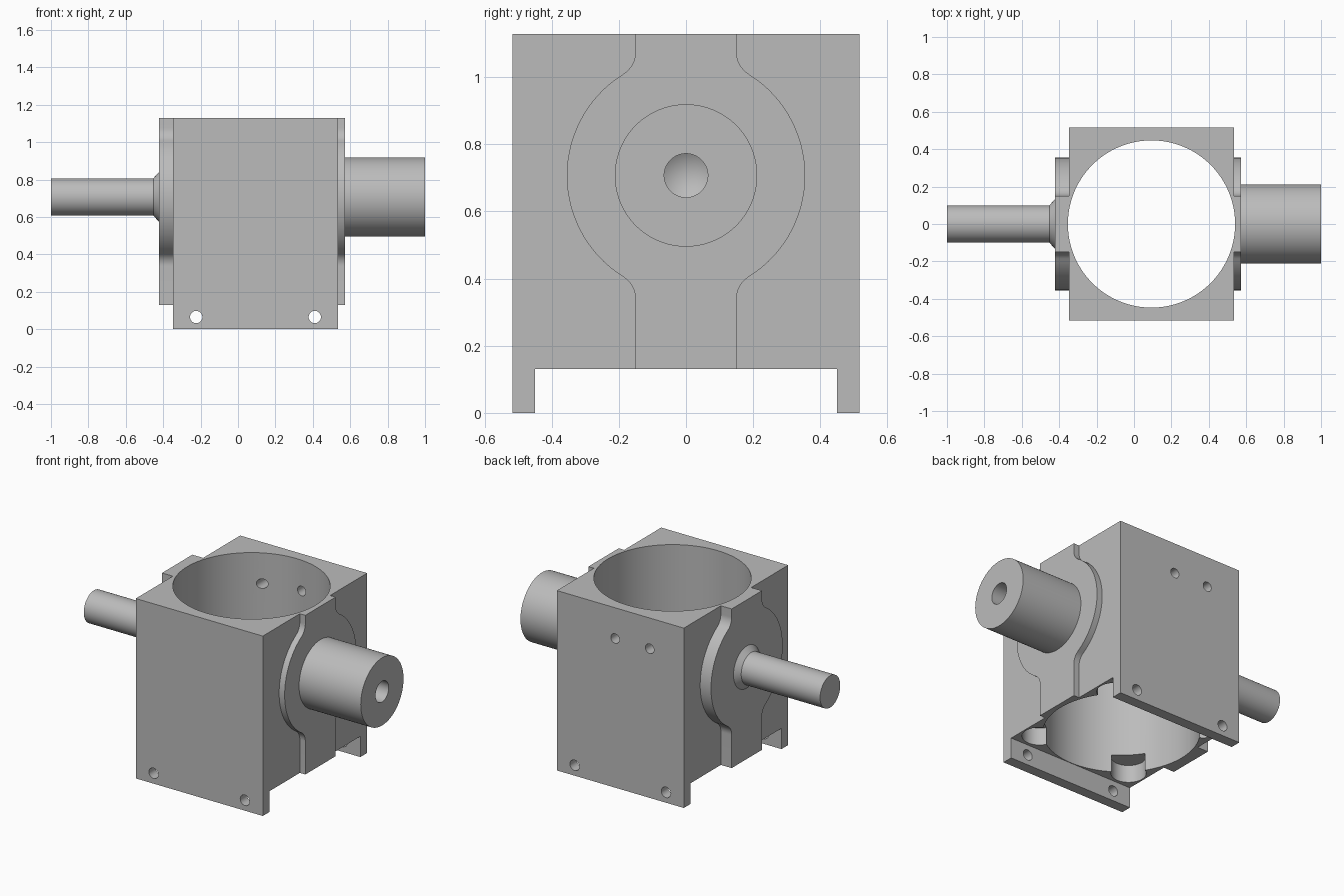
import bpy, bmesh, math
from mathutils import Vector, Matrix

cube = bpy.data.objects.get("Cube")
if cube:
    bpy.data.objects.remove(cube, do_unlink=True)

grey = bpy.data.materials.new("machined_grey")
grey.use_nodes = True
tone = (0.5, 0.5, 0.5, 1)
grey.diffuse_color = tone
grey.node_tree.nodes["Principled BSDF"].inputs["Base Color"].default_value = tone

# Main dimensions
LEFT, RIGHT = -0.347, 0.534
MID = (LEFT + RIGHT) / 2
HALF, TOP, LEDGE = 0.517, 1.128, 0.13
AXIS = 0.707
BORE = 0.447


def finish(name, bm):
    bmesh.ops.remove_doubles(bm, verts=bm.verts, dist=1e-5)
    bmesh.ops.recalc_face_normals(bm, faces=bm.faces)
    mesh = bpy.data.meshes.new(name)
    bm.to_mesh(mesh)
    bm.free()
    mesh.materials.append(grey)
    obj = bpy.data.objects.new(name, mesh)
    bpy.context.collection.objects.link(obj)
    return obj


def select(obj):
    bpy.ops.object.select_all(action='DESELECT')
    obj.select_set(True)
    bpy.context.view_layer.objects.active = obj


def smooth(obj):
    select(obj)
    bpy.ops.object.shade_smooth_by_angle(angle=math.radians(25))


def extrude_x(name, outline, x0, x1):
    """Extrude a (y, z) outline from x0 to x1."""
    bm = bmesh.new()
    face = bm.faces.new([bm.verts.new((x0, y, z)) for y, z in outline])
    new = bmesh.ops.extrude_face_region(bm, geom=[face])["geom"]
    bmesh.ops.translate(bm, vec=(x1 - x0, 0, 0),
                        verts=[g for g in new if isinstance(g, bmesh.types.BMVert)])
    return finish(name, bm)


def lathe(name, profile, axis, origin, steps=96):
    """Spin (distance along axis, radius) points around an axis."""
    bm = bmesh.new()
    verts = [bm.verts.new((r, 0, t)) for t, r in profile]
    edges = [bm.edges.new(pair) for pair in zip(verts, verts[1:])]
    bmesh.ops.spin(bm, geom=verts + edges, cent=(0, 0, 0), axis=(0, 0, 1),
                   angle=math.tau, steps=steps, use_merge=True)
    turn = Vector((0, 0, 1)).rotation_difference(Vector(axis)).to_matrix().to_4x4()
    bm.transform(Matrix.Translation(origin) @ turn)
    return finish(name, bm)


def rod(name, start, end, radius, axis, origin, steps=48):
    return lathe(name, [(start, 0), (start, radius), (end, radius), (end, 0)],
                 axis, origin, steps)


def cut(obj, cutters):
    for cutter in cutters:
        cutter.hide_render = True
        select(obj)
        mod = obj.modifiers.new("cut", 'BOOLEAN')
        mod.operation = 'DIFFERENCE'
        mod.solver = 'EXACT'
        mod.object = cutter
        bpy.ops.object.modifier_apply(modifier=mod.name)
        bpy.data.objects.remove(cutter, do_unlink=True)


def bore_cutter():
    return rod("bore_cutter", 0.06, 1.3, BORE, (0, 0, 1), (MID, 0, 0), 128)


# Housing block with two feet
foot = 0.45
housing = extrude_x("housing", [(-HALF, 0), (-foot, 0), (-foot, LEDGE), (foot, LEDGE),
                                (foot, 0), (HALF, 0), (HALF, TOP), (-HALF, TOP)], LEFT, RIGHT)
cutters = [bore_cutter()]
# Round corner pockets under the housing
for sx in (-1, 1):
    for sy in (-1, 1):
        cutters.append(rod("pocket_cutter", 0.06, 0.24, 0.1, (0, 0, 1),
                           (MID + sx * 0.33, sy * 0.33, 0)))
    # Mounting holes through both feet
    cutters.append(rod("foot_hole_cutter", -0.7, 0.7, 0.033, (0, 1, 0),
                       (MID + sx * 0.317, 0, 0.065), 32))
# Two holes through the back wall
for x in (-0.11, 0.13):
    cutters.append(rod("back_hole_cutter", 0.2, 0.7, 0.03, (0, 1, 0), (x, 0, 0.935), 32))
cut(housing, cutters)
smooth(housing)


# Raised side pads: a column merged with a disc, filleted where they meet
def pad_outline(column=0.15, disc=0.355, fillet=0.08, n=10):
    fy = column + fillet
    fz = math.sqrt((disc + fillet) ** 2 - fy ** 2)
    slope = math.atan2(fz, fy)
    quarter = [(column, TOP - AXIS)]
    for i in range(n + 1):
        a = math.pi + slope * i / n
        quarter.append((fy + fillet * math.cos(a), fz + fillet * math.sin(a)))
    steps = 3 * n
    arc = [slope - 2 * slope * i / steps for i in range(1, steps)]
    side = quarter + [(disc * math.cos(a), disc * math.sin(a)) for a in arc]
    lower = [(y, -z) for y, z in reversed(quarter)]
    lower[-1] = (column, LEDGE - AXIS)
    side += lower
    full = side + [(-y, z) for y, z in reversed(side)]
    return [(y, z + AXIS) for y, z in full]


for name, x0, x1 in (("right_pad", LEFT, -0.422), ("left_pad", RIGHT, 0.572)):
    pad = extrude_x(name, pad_outline(), x0, x1)
    cut(pad, [bore_cutter()])
    smooth(pad)

# Thin shaft with a flared collar
smooth(lathe("thin_shaft", [(-1, 0), (-1, 0.1), (-0.453, 0.1), (-0.422, 0.132), (-0.422, 0)],
             (1, 0, 0), (0, 0, AXIS)))

# Thick shaft with a drilled blind hole
smooth(lathe("thick_shaft", [(0.572, 0), (0.572, 0.212), (1, 0.212), (1, 0.065),
                             (0.75, 0.065), (0.71, 0)], (1, 0, 0), (0, 0, AXIS)))
